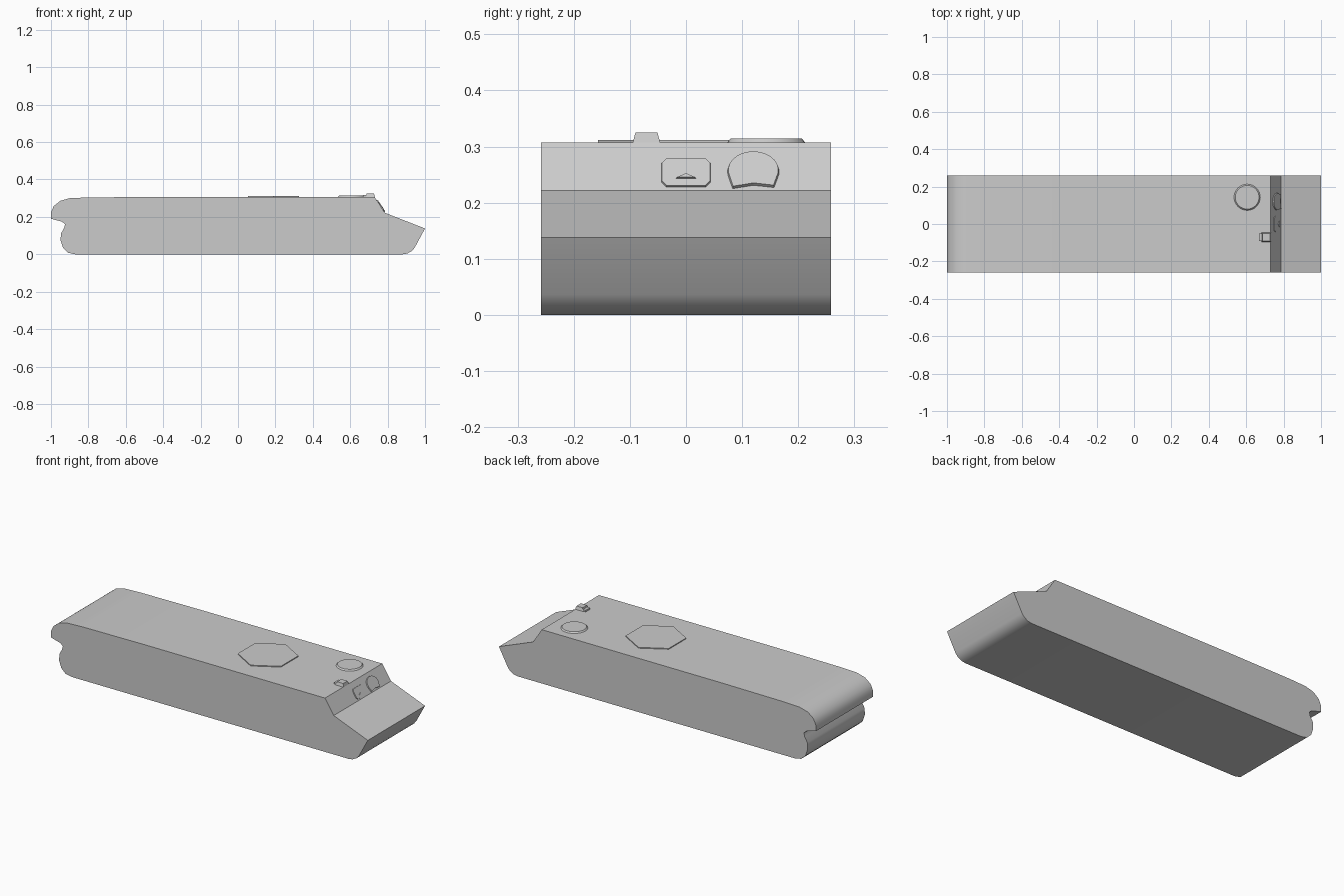
import bpy, bmesh, math
from mathutils import Vector

if "Cube" in bpy.data.objects:
    bpy.data.objects.remove(bpy.data.objects["Cube"])

HALF_W = 0.258
TOP = 0.307


def prism(name, base, offset, taper=1.0, smooth=None):
    """Closed prism from a planar loop pushed along offset; taper scales the far cap."""
    bm = bmesh.new()
    base = [Vector(p) for p in base]
    off = Vector(offset)
    mid = sum(base, Vector()) / len(base)
    a = [bm.verts.new(p) for p in base]
    b = [bm.verts.new(mid + (p - mid) * taper + off) for p in base]
    bm.faces.new(a)
    bm.faces.new(b)
    n = len(a)
    for i in range(n):
        j = (i + 1) % n
        bm.faces.new((a[i], a[j], b[j], b[i]))
    bmesh.ops.recalc_face_normals(bm, faces=bm.faces)
    mesh = bpy.data.meshes.new(name)
    bm.to_mesh(mesh)
    bm.free()
    ob = bpy.data.objects.new(name, mesh)
    bpy.context.collection.objects.link(ob)
    if smooth:
        bpy.context.view_layer.objects.active = ob
        ob.select_set(True)
        bpy.ops.object.shade_smooth_by_angle(angle=math.radians(smooth))
        ob.select_set(False)
    return ob


def ring(cx, cy, z, r, n, turn=0.0):
    return [(cx + r * math.cos(turn + math.tau * i / n),
             cy + r * math.sin(turn + math.tau * i / n), z) for i in range(n)]


def on_slope(y, z):
    """Point on the sloping control face."""
    return (0.73 + (TOP - z) * 0.055 / 0.085, y, z)


# body: one side profile carried across the full width
profile = [
    (-0.87, 0), (0.88, 0), (0.905, 0.004), (0.93, 0.018), (0.945, 0.036),
    (1.0, 0.138), (0.785, 0.222), (0.73, TOP), (-0.4, TOP), (-0.8, 0.304),
    (-0.9, 0.3), (-0.95, 0.286), (-0.985, 0.258), (-1.0, 0.225), (-1.0, 0.19),
    (-0.94, 0.174), (-0.925, 0.16), (-0.93, 0.14), (-0.946, 0.112),
    (-0.949, 0.075), (-0.935, 0.033), (-0.908, 0.008),
]
prism("body", [(x, -HALF_W, z) for x, z in profile], (0, 2 * HALF_W, 0), smooth=30)

# raised hexagonal panel and round button on the top
prism("hex_panel", ring(0.19, 0, TOP - 0.003, 0.157, 6, math.pi / 6), (0, 0, 0.008))
prism("round_button", ring(0.605, 0.143, TOP - 0.002, 0.072, 32), (0, 0, 0.009), 0.88, 30)

# small latch at the front edge of the top
prism("latch", [(0.683, -0.095, TOP), (0.732, -0.095, TOP), (0.732, -0.046, TOP),
                (0.683, -0.046, TOP)], (0, 0, 0.018), 0.8)
prism("latch_tab", [(0.668, -0.09, TOP - 0.002), (0.69, -0.09, TOP - 0.002),
                    (0.69, -0.05, TOP - 0.002), (0.668, -0.05, TOP - 0.002)], (0, 0, 0.011))

# controls on the sloping face
normal = Vector((0.085, 0, 0.055)).normalized()
w, h, c = 0.044, 0.025, 0.009
plate = [(w, h - c), (w - c, h), (c - w, h), (-w, h - c),
         (-w, c - h), (c - w, -h), (w - c, -h), (w, c - h)]
prism("slot_plate", [on_slope(y, 0.253 + z) for y, z in plate], normal * 0.004, 0.98)
prism("slot_mark", [on_slope(y, z) for y, z in ((-0.02, 0.241), (0.02, 0.241), (0, 0.25))],
      normal * 0.007, 0.8)

arc = [(0.12 + 0.046 * math.cos(math.radians(a)), 0.255 + 0.034 * math.sin(math.radians(a)))
       for a in range(-8, 189, 14)]
dial = arc + [(0.083, 0.225), (0.12, 0.231), (0.157, 0.227)]
prism("dial", [on_slope(y, z) for y, z in dial], normal * 0.006, 0.97)
